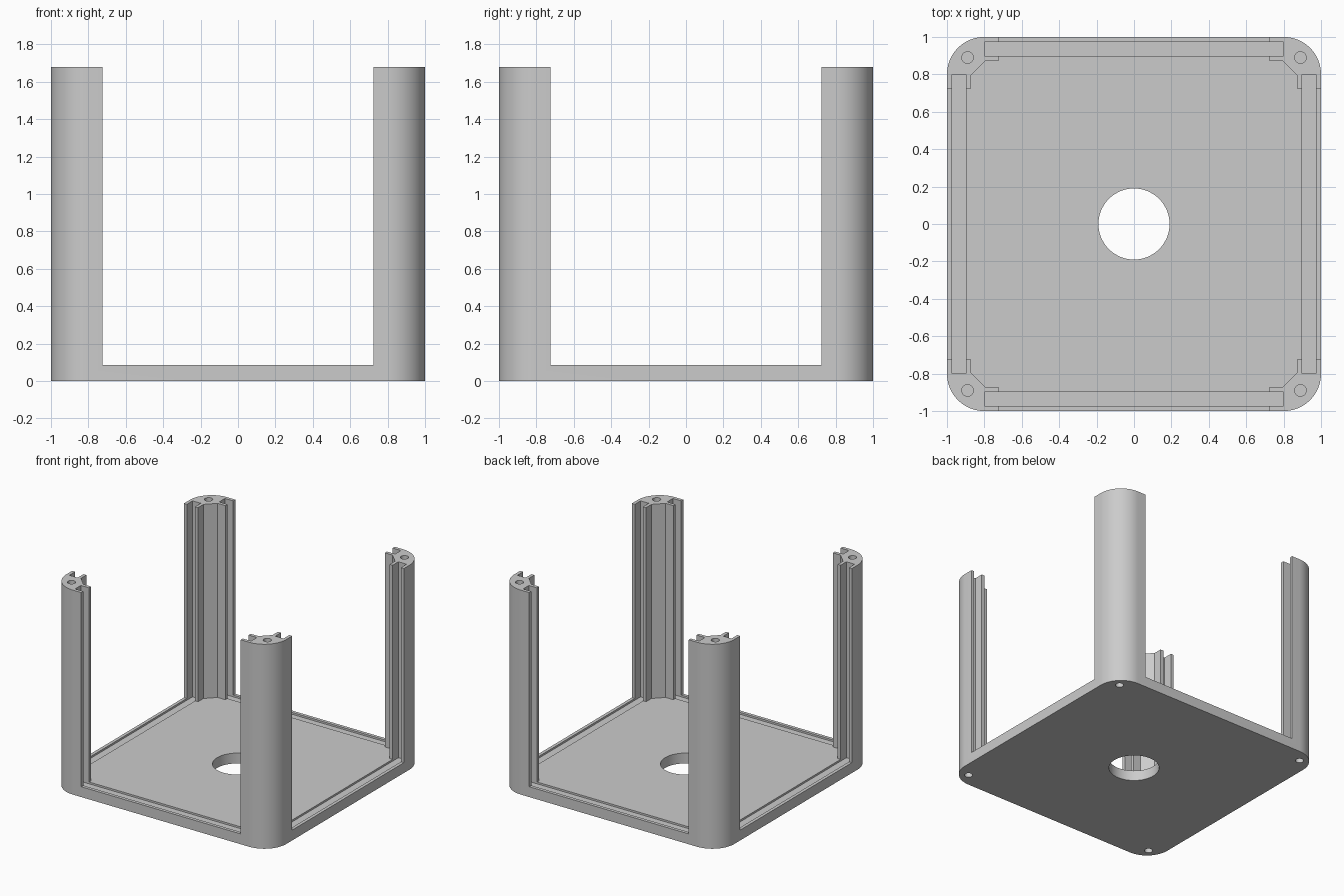
import bpy, bmesh, math

cube = bpy.data.objects.get("Cube")
if cube:
    bpy.data.objects.remove(cube, do_unlink=True)

HEIGHT = 1.68        # post tops
FLOOR = 0.085        # base plate thickness
CORNER = 0.2         # outer corner radius
POST_END = 0.725     # where each post stops along a side
LIP_IN = 0.871       # inner face of the inner lip
SLOT = (0.898, 0.973, 0.80)   # panel slot: inner, outer, end
GROOVE = 0.015       # slot depth in the plate
SCREW = 0.89         # screw hole position


def prism(name, outline, z0, z1):
    """Extrude a flat outline between two heights."""
    bm = bmesh.new()
    face = bm.faces.new([bm.verts.new((x, y, z0)) for x, y in outline])
    top = bmesh.ops.extrude_face_region(bm, geom=[face])["geom"]
    verts = [v for v in top if isinstance(v, bmesh.types.BMVert)]
    bmesh.ops.translate(bm, verts=verts, vec=(0, 0, z1 - z0))
    bmesh.ops.recalc_face_normals(bm, faces=bm.faces)
    mesh = bpy.data.meshes.new(name)
    bm.to_mesh(mesh)
    bm.free()
    obj = bpy.data.objects.new(name, mesh)
    bpy.context.collection.objects.link(obj)
    return obj


def circle(cx, cy, r, n):
    return [(cx + r * math.cos(2 * math.pi * i / n),
             cy + r * math.sin(2 * math.pi * i / n)) for i in range(n)]


def four_fold(points):
    """Repeat a quarter outline around the centre."""
    result = []
    for _ in range(4):
        result += points
        points = [(-y, x) for x, y in points]
    return result


def cut(target, cutter):
    cutter.hide_render = True
    mod = target.modifiers.new("cut", 'BOOLEAN')
    mod.operation = 'DIFFERENCE'
    mod.solver = 'EXACT'
    mod.object = cutter
    bpy.context.view_layer.objects.active = target
    bpy.ops.object.modifier_apply(modifier=mod.name)
    bpy.data.objects.remove(cutter, do_unlink=True)


# Solid rounded block that the frame is carved from
c = 1 - CORNER
arc = [(c + CORNER * math.cos(a), c + CORNER * math.sin(a))
       for a in (math.pi / 2 * i / 24 for i in range(25))]
frame = prism("corner_post_frame", four_fold(arc), 0, HEIGHT)

# Open interior and side openings, leaving the four posts
opening = [(1.1, POST_END), (LIP_IN, POST_END), (LIP_IN, 0.795),
           (0.795, LIP_IN), (POST_END, LIP_IN), (POST_END, 1.1)]
cut(frame, prism("interior_cutter", four_fold(opening), FLOOR, HEIGHT + 0.1))

# Panel slots in the posts, continued as shallow grooves in the plate
s0, s1, end = SLOT
strip = [(s0, -end), (s1, -end), (s1, end), (s0, end)]
for _ in range(4):
    cut(frame, prism("slot_cutter", strip, FLOOR - GROOVE, HEIGHT + 0.1))
    strip = [(-y, x) for x, y in strip]

# Central hole through the plate
cut(frame, prism("centre_hole_cutter", circle(0, 0, 0.19, 64), -0.1, FLOOR + 0.1))

# Blind screw holes at the top and bottom of each post
for sx in (-1, 1):
    for sy in (-1, 1):
        ring = circle(sx * SCREW, sy * SCREW, 0.031, 24)
        cut(frame, prism("top_screw_cutter", ring, HEIGHT - 0.3, HEIGHT + 0.1))
        cut(frame, prism("bottom_screw_cutter", ring, -0.1, 0.3))

# Plain grey finish
grey = bpy.data.materials.new("plain_grey")
grey.use_nodes = True
colour = (0.6, 0.6, 0.6, 1)
grey.diffuse_color = colour
grey.node_tree.nodes["Principled BSDF"].inputs["Base Color"].default_value = colour
frame.data.materials.clear()
frame.data.materials.append(grey)
for poly in frame.data.polygons:
    poly.material_index = 0

bpy.ops.object.select_all(action='DESELECT')
frame.select_set(True)
bpy.context.view_layer.objects.active = frame
bpy.ops.object.shade_smooth_by_angle(angle=math.radians(30))
